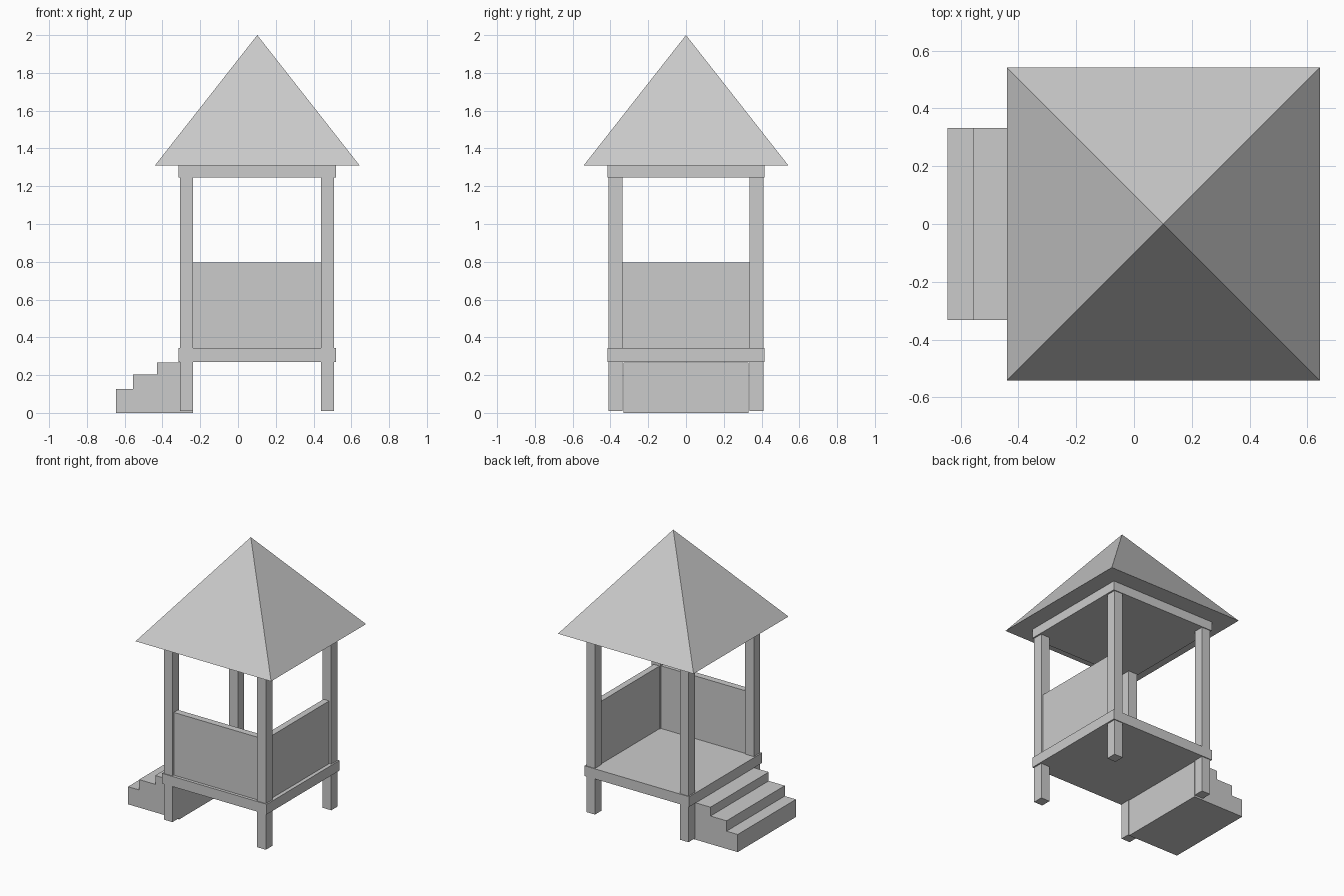
import bpy
import bmesh
from mathutils import Vector

if "Cube" in bpy.data.objects:
    bpy.data.objects.remove(bpy.data.objects["Cube"])

CX = 0.102  # centre of the hut along x


def finish(name, bm):
    bmesh.ops.recalc_face_normals(bm, faces=bm.faces)
    mesh = bpy.data.meshes.new(name)
    bm.to_mesh(mesh)
    bm.free()
    obj = bpy.data.objects.new(name, mesh)
    bpy.context.collection.objects.link(obj)
    return obj


def box(name, x, y, z):
    """Box from (min, max) ranges."""
    bm = bmesh.new()
    bmesh.ops.create_cube(bm, size=1)
    for v in bm.verts:
        v.co = Vector([(r[0] + r[1]) / 2 + c * (r[1] - r[0]) for r, c in zip((x, y, z), v.co)])
    return finish(name, bm)


# Floor and ceiling slabs
for name, z in (("floor_slab", (0.27, 0.343)), ("ceiling_slab", (1.245, 1.312))):
    box(name, (CX - 0.418, CX + 0.418), (-0.415, 0.415), z)

# Four corner posts
for xname, x in (("left", (-0.306, -0.237)), ("right", (0.44, 0.509))):
    for yname, y in (("front", (-0.409, -0.336)), ("back", (0.336, 0.409))):
        box(f"{yname}_{xname}_post", x, y, (0.01, 1.25))

# Railing panels on the front and right sides only
box("front_panel", (-0.24, 0.443), (-0.393, -0.345), (0.34, 0.795))
box("right_panel", (0.447, 0.493), (-0.339, 0.339), (0.34, 0.795))

# Pyramid roof with closed underside
bm = bmesh.new()
base = [bm.verts.new((CX + sx * 0.541, sy * 0.541, 1.311))
        for sx, sy in ((-1, -1), (1, -1), (1, 1), (-1, 1))]
apex = bm.verts.new((CX, 0, 2.0))
bm.faces.new(base)
for i in range(4):
    bm.faces.new((base[i], base[(i + 1) % 4], apex))
finish("roof", bm)

# Solid stairs: stepped profile extruded along y
profile = [(-0.645, 0), (-0.645, 0.127), (-0.556, 0.127), (-0.556, 0.202),
           (-0.428, 0.202), (-0.428, 0.266), (-0.237, 0.266), (-0.237, 0)]
bm = bmesh.new()
side = bm.faces.new([bm.verts.new((x, -0.332, z)) for x, z in profile])
ext = bmesh.ops.extrude_face_region(bm, geom=[side], use_keep_orig=True)
bmesh.ops.translate(bm, vec=(0, 0.664, 0),
                    verts=[g for g in ext["geom"] if isinstance(g, bmesh.types.BMVert)])
finish("stairs", bm)
